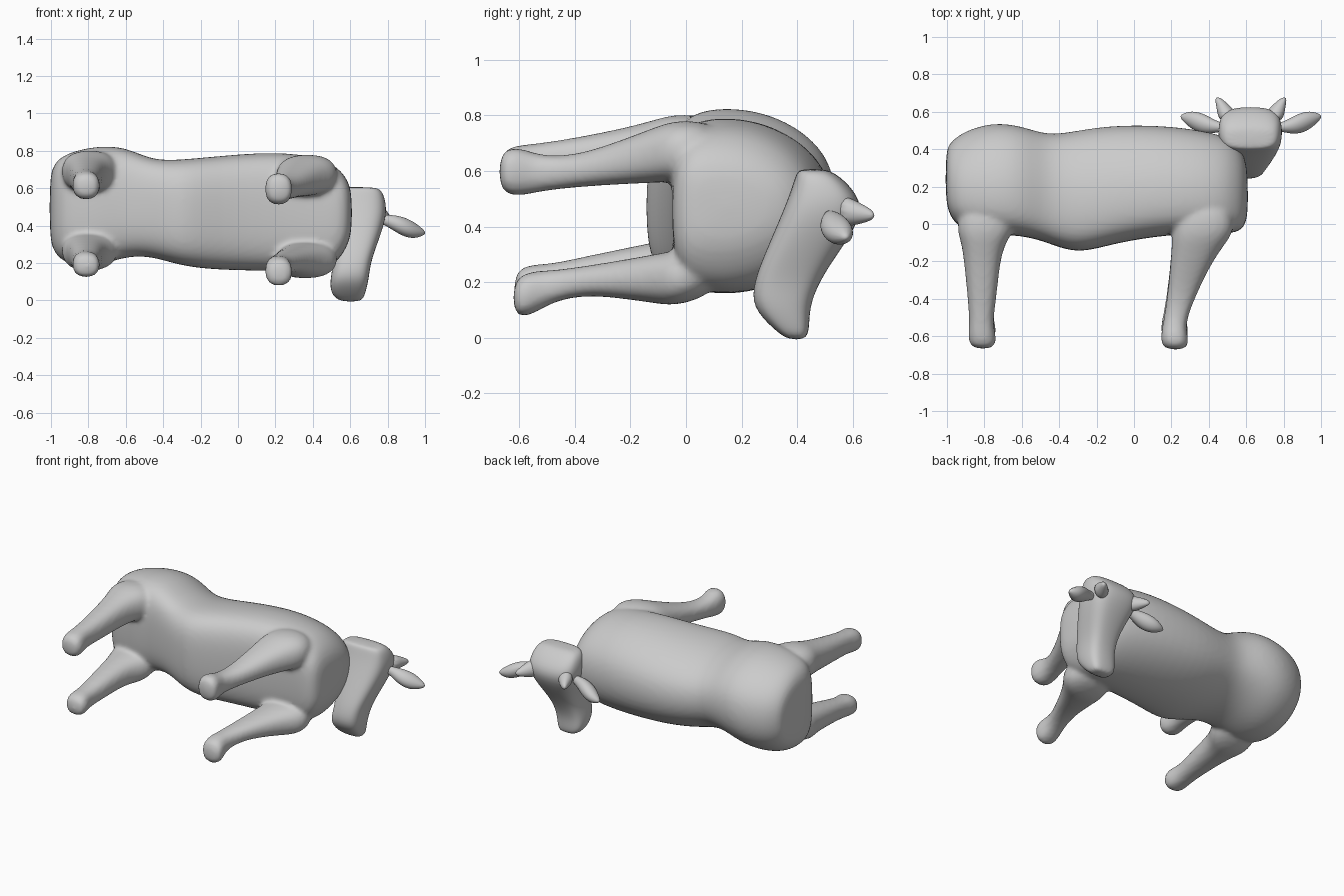
import bpy, bmesh
from math import cos, sin, pi, copysign

if "Cube" in bpy.data.objects:
    bpy.data.objects.remove(bpy.data.objects["Cube"])


def loft(name, axis, rows, n=16, power=2.0, mirror_x=None, sag=0.0):
    """Smooth skin over rounded sections: (position, a_low, a_high, b_low, b_high).
    sag moves the widest point of each section towards a_low."""
    bm = bmesh.new()
    rings = []
    for t, a0, a1, b0, b1 in rows:
        ring = []
        for i in range(n):
            w = 2 * pi * i / n
            c = copysign(abs(cos(w)) ** (2 / power), cos(w))
            s = copysign(abs(sin(w)) ** (2 / power), sin(w))
            a = (a0 + a1) / 2 + (c - sag * sin(w) ** 2) * (a1 - a0) / 2
            b = (b0 + b1) / 2 + s * (b1 - b0) / 2
            p = {'x': (t, a, b), 'y': (a, t, b), 'z': (a, b, t)}[axis]
            if mirror_x is not None:
                p = (2 * mirror_x - p[0], p[1], p[2])
            ring.append(bm.verts.new(p))
        rings.append(ring)
    for r, q in zip(rings, rings[1:]):
        for i in range(n):
            j = (i + 1) % n
            bm.faces.new((r[i], r[j], q[j], q[i]))
    bm.faces.new(rings[0])
    bm.faces.new(rings[-1])
    bmesh.ops.recalc_face_normals(bm, faces=bm.faces)
    me = bpy.data.meshes.new(name)
    bm.to_mesh(me)
    bm.free()
    for f in me.polygons:
        f.use_smooth = True
    ob = bpy.data.objects.new(name, me)
    bpy.context.collection.objects.link(ob)
    sub = ob.modifiers.new("smooth", 'SUBSURF')
    sub.levels = sub.render_levels = 2
    return ob


def leg_pair(name, rows, mid, lean):
    """Upper leg as given; lower leg is its mirror image, a little shorter."""
    low = []
    for y, x0, x1, z0, z1 in rows:
        c, h = (mid + lean * y) - (z0 + z1) / 2, (z1 - z0) * .45
        low.append((y * .925, x0, x1, c - h, c + h))
    return [loft(name + "_upper", 'y', rows, power=2.4),
            loft(name + "_lower", 'y', low, power=2.4)]


def fuse(parts, name, voxel, rounds):
    """Melt overlapping parts into one smooth skin."""
    bpy.ops.object.select_all(action='DESELECT')
    for p in parts:
        p.select_set(True)
    bpy.context.view_layer.objects.active = parts[0]
    bpy.ops.object.join()
    ob = parts[0]
    ob.name = name
    rm = ob.modifiers.new("skin", 'REMESH')
    rm.mode = 'VOXEL'
    rm.voxel_size = voxel
    rm.use_smooth_shade = True
    sm = ob.modifiers.new("blend", 'SMOOTH')
    sm.factor = 0.5
    sm.iterations = rounds


# Body, lying on its side: length along x, back towards +y
body = loft("body", 'x', [
    (-1.008, .12, .40, .32, .67),
    (-.98, .03, .44, .25, .74),
    (-.92, -.03, .495, .19, .79),
    (-.76, -.06, .55, .175, .83),
    (-.60, -.06, .53, .235, .825),
    (-.46, -.10, .475, .235, .75),
    (-.30, -.165, .505, .18, .755),
    (-.10, -.10, .535, .16, .775),
    (.20, -.055, .53, .155, .80),
    (.44, -.05, .49, .16, .77),
    (.53, -.05, .45, .20, .715),
    (.58, -.03, .39, .28, .66),
    (.61, .03, .30, .36, .58)], n=24, power=2.3, sag=.32)

# Legs, running towards -y
hind = leg_pair("hind_leg", [
    (.14, -.92, -.64, .56, .79),
    (-.02, -.955, -.63, .58, .81),
    (-.10, -.925, -.685, .575, .79),
    (-.20, -.91, -.715, .57, .76),
    (-.40, -.89, -.735, .56, .72),
    (-.53, -.88, -.755, .555, .70),
    (-.60, -.89, -.735, .535, .695),
    (-.67, -.875, -.74, .545, .675)], .96, .25)
front = leg_pair("front_leg", [
    (.14, .24, .50, .56, .77),
    (-.03, .20, .555, .56, .79),
    (-.12, .20, .475, .555, .755),
    (-.25, .19, .395, .55, .705),
    (-.40, .175, .325, .54, .655),
    (-.53, .155, .275, .525, .655),
    (-.60, .14, .29, .505, .69),
    (-.675, .15, .295, .52, .675)], .895, .23)
fuse([body] + hind + front, "body_and_legs", .014, 5)

# Head, facing -z, muzzle at the floor
loft("head", 'z', [
    (-.007, .55, .66, .365, .43),
    (.03, .495, .68, .315, .445),
    (.11, .49, .70, .235, .445),
    (.20, .51, .71, .242, .48),
    (.30, .50, .745, .28, .545),
    (.45, .445, .80, .345, .65),
    (.54, .45, .79, .38, .60),
    (.59, .47, .77, .395, .54),
    (.607, .52, .73, .41, .50)], power=3.0)

# Ears and horns, mirrored about the middle of the head
for side, mid in (("right", None), ("left", .625)):
    loft(side + "_ear", 'x', [
        (.74, .50, .535, .42, .46),
        (.80, .49, .545, .395, .46),
        (.87, .475, .59, .345, .455),
        (.94, .50, .61, .325, .425),
        (1.004, .565, .585, .352, .37)], n=12, mirror_x=mid)
    loft(side + "_horn", 'y', [
        (.54, .66, .80, .39, .53),
        (.62, .72, .81, .405, .49),
        (.68, .79, .82, .425, .455)], n=12, mirror_x=mid)
